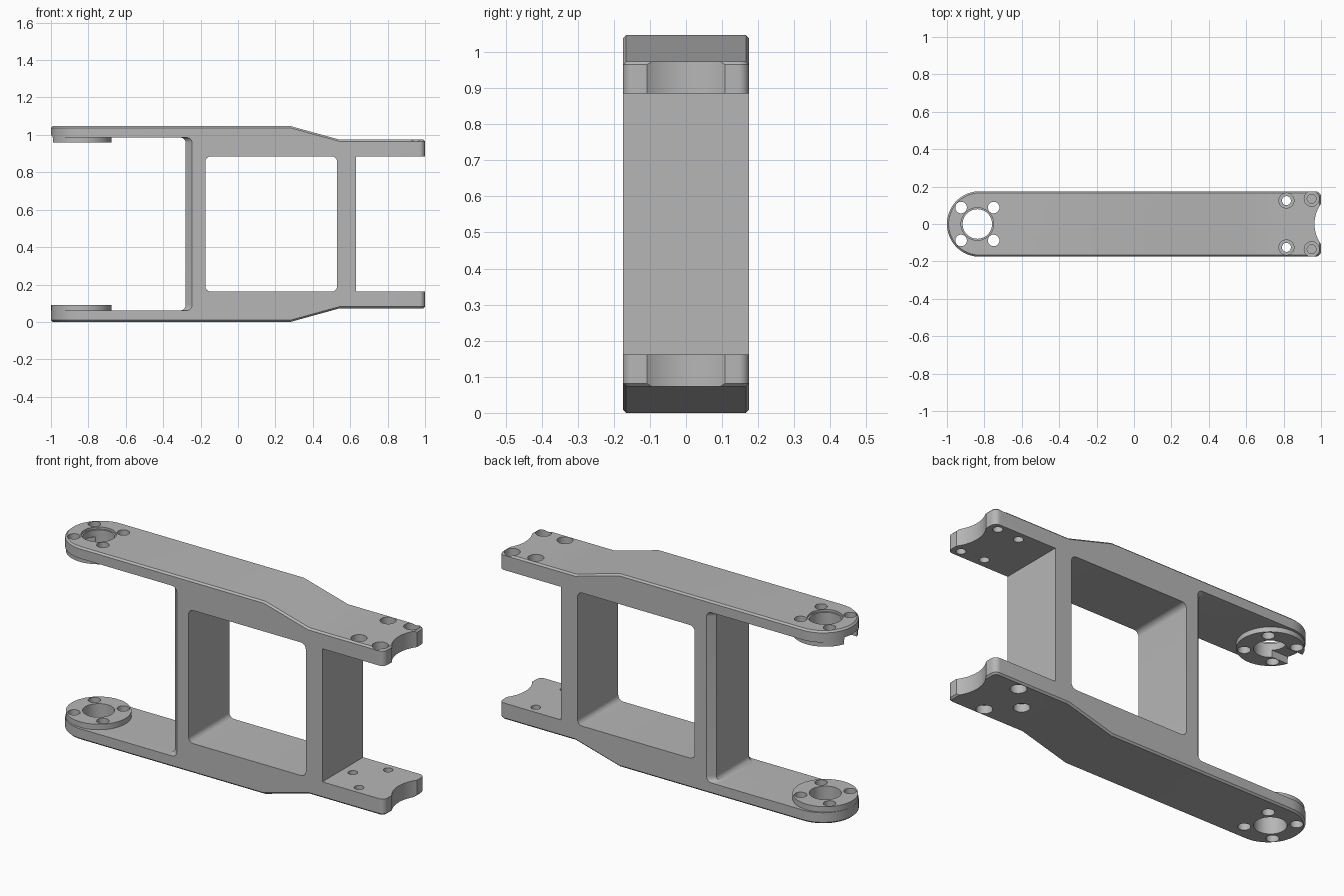
import bpy, bmesh, math

if "Cube" in bpy.data.objects:
    bpy.data.objects.remove(bpy.data.objects["Cube"])

H, W = 1.047, 0.175           # overall height, half depth
BX, BR = -0.8375, 0.1615      # pivot boss centre and radius

metal = bpy.data.materials.new("grey_metal")
metal.diffuse_color = (0.47, 0.47, 0.47, 1)
metal.use_nodes = True
metal.node_tree.nodes["Principled BSDF"].inputs["Base Color"].default_value = metal.diffuse_color


def arc(cx, cy, r, a0, a1, n):
    """Points on an arc, angles in degrees."""
    return [(cx + r * math.cos(math.radians(a0 + (a1 - a0) * i / n)),
             cy + r * math.sin(math.radians(a0 + (a1 - a0) * i / n))) for i in range(n + 1)]


def loft(rings):
    """Closed solid through rings of matching 3D points."""
    bm = bmesh.new()
    vs = [[bm.verts.new(p) for p in ring] for ring in rings]
    n = len(rings[0])
    bm.faces.new(vs[0])
    bm.faces.new(vs[-1])
    for a, b in zip(vs, vs[1:]):
        for i in range(n):
            j = (i + 1) % n
            bm.faces.new((a[i], a[j], b[j], b[i]))
    bmesh.ops.recalc_face_normals(bm, faces=bm.faces)
    return bm


def to_object(bm, name):
    me = bpy.data.meshes.new(name)
    bm.to_mesh(me)
    bm.free()
    ob = bpy.data.objects.new(name, me)
    bpy.context.collection.objects.link(ob)
    return ob


def upright(pts, z0, z1):
    return loft([[(x, y, z) for x, y in pts] for z in (z0, z1)])


def cylinder(x, y, r, z0, z1, n=40):
    return upright(arc(x, y, r, 0, 360, n)[:-1], z0, z1)


def combine(target, bm, operation="DIFFERENCE"):
    """Boolean a temporary tool into the target, then delete the tool."""
    tool = to_object(bm, "tool")
    tool.hide_render = True
    mod = target.modifiers.new("cut", "BOOLEAN")
    mod.operation, mod.object, mod.solver = operation, tool, "EXACT"
    bpy.context.view_layer.objects.active = target
    bpy.ops.object.modifier_apply(modifier=mod.name)
    bpy.data.objects.remove(tool)


# Solid block: plan outline with a round left end, tapered towards the right
outline = (arc(-0.825, 0, W, 90, 270, 48) + arc(0.97, -W + 0.03, 0.03, -90, 0, 8)
           + arc(0.97, W - 0.03, 0.03, 0, 90, 8))
bm = upright(outline, 0, H)
for x in (0.28, 0.545):
    bmesh.ops.bisect_plane(bm, geom=bm.verts[:] + bm.edges[:] + bm.faces[:],
                           plane_co=(x, 0, 0), plane_no=(1, 0, 0))
for v in bm.verts:
    drop = 0.073 * min(max((v.co.x - 0.28) / 0.265, 0), 1)
    v.co.z += drop if v.co.z < H / 2 else -drop
bm.normal_update()
rim = [e for e in bm.edges if len(e.link_faces) == 2
       and sum(abs(f.normal.z) > 0.5 for f in e.link_faces) == 1]
bmesh.ops.bevel(bm, geom=rim, offset=0.009, segments=1, affect="EDGES")
frame = to_object(bm, "fork_frame")
frame.data.materials.append(metal)

# Left fork opening, widened at both faces to chamfer the web edges
rings = []
for y, x in ((-0.21, -0.21), (-0.14, -0.28), (0.14, -0.28), (0.21, -0.21)):
    prof = ([(-1.2, 0.061)] + arc(x - 0.03, 0.091, 0.03, -90, 0, 8)
            + arc(x - 0.03, H - 0.091, 0.03, 0, 90, 8) + [(-1.2, H - 0.061)])
    rings.append([(px, y, pz) for px, pz in prof])
combine(frame, loft(rings))

# Central window with rounded corners
x0, x1, z0, z1, r = -0.175, 0.53, 0.162, H - 0.162, 0.03
prof = (arc(x1 - r, z0 + r, r, -90, 0, 8) + arc(x1 - r, z1 - r, r, 0, 90, 8)
        + arc(x0 + r, z1 - r, r, 90, 180, 8) + arc(x0 + r, z0 + r, r, 180, 270, 8))
combine(frame, loft([[(x, y, z) for x, z in prof] for y in (-0.3, 0.3)]))

# Right fork opening and the concave end
combine(frame, upright([(0.63, -0.3), (1.2, -0.3), (1.2, 0.3), (0.63, 0.3)], z0, z1))
combine(frame, cylinder(1.149, 0, 0.184, -0.2, 1.3, 96))

# Pivot bosses inside both left arms
combine(frame, cylinder(BX, 0, BR, 0.03, 0.091, 64), "UNION")
combine(frame, cylinder(BX, 0, BR, H - 0.087, H - 0.03, 64), "UNION")

# Notch in the upper boss
combine(frame, upright([(-1.1, -0.055), (BX, -0.055), (BX, 0.055), (-1.1, 0.055)], 0.9, 0.998))

# Pivot bore with a shallow step, and four bolt holes through both arms
combine(frame, cylinder(BX, 0, 0.079, -0.2, 1.3, 48))
combine(frame, cylinder(BX, 0, 0.087, H - 0.012, 1.3, 48))
for sx in (-1, 1):
    for sy in (-1, 1):
        combine(frame, cylinder(BX + sx * 0.087, sy * 0.088, 0.031, -0.2, 1.3, 32))

# Counterbored screw holes in the right plates
for x, y in ((0.815, 0.125), (0.815, -0.125), (0.95, 0.135), (0.95, -0.135)):
    combine(frame, cylinder(x, y, 0.024, 0.7, 1.2, 32))
    combine(frame, cylinder(x, y, 0.04, 0.93, 1.2, 32))
for x, y in ((0.815, 0.125), (0.815, -0.125), (0.69, 0)):
    combine(frame, cylinder(x, y, 0.024, -0.2, 0.3, 32))
    combine(frame, cylinder(x, y, 0.04, -0.2, H - 0.93, 32))

# Smooth the rounds, keep machined edges crisp
bpy.ops.object.select_all(action="DESELECT")
frame.select_set(True)
bpy.context.view_layer.objects.active = frame
bpy.ops.object.shade_smooth_by_angle(angle=math.radians(25))
